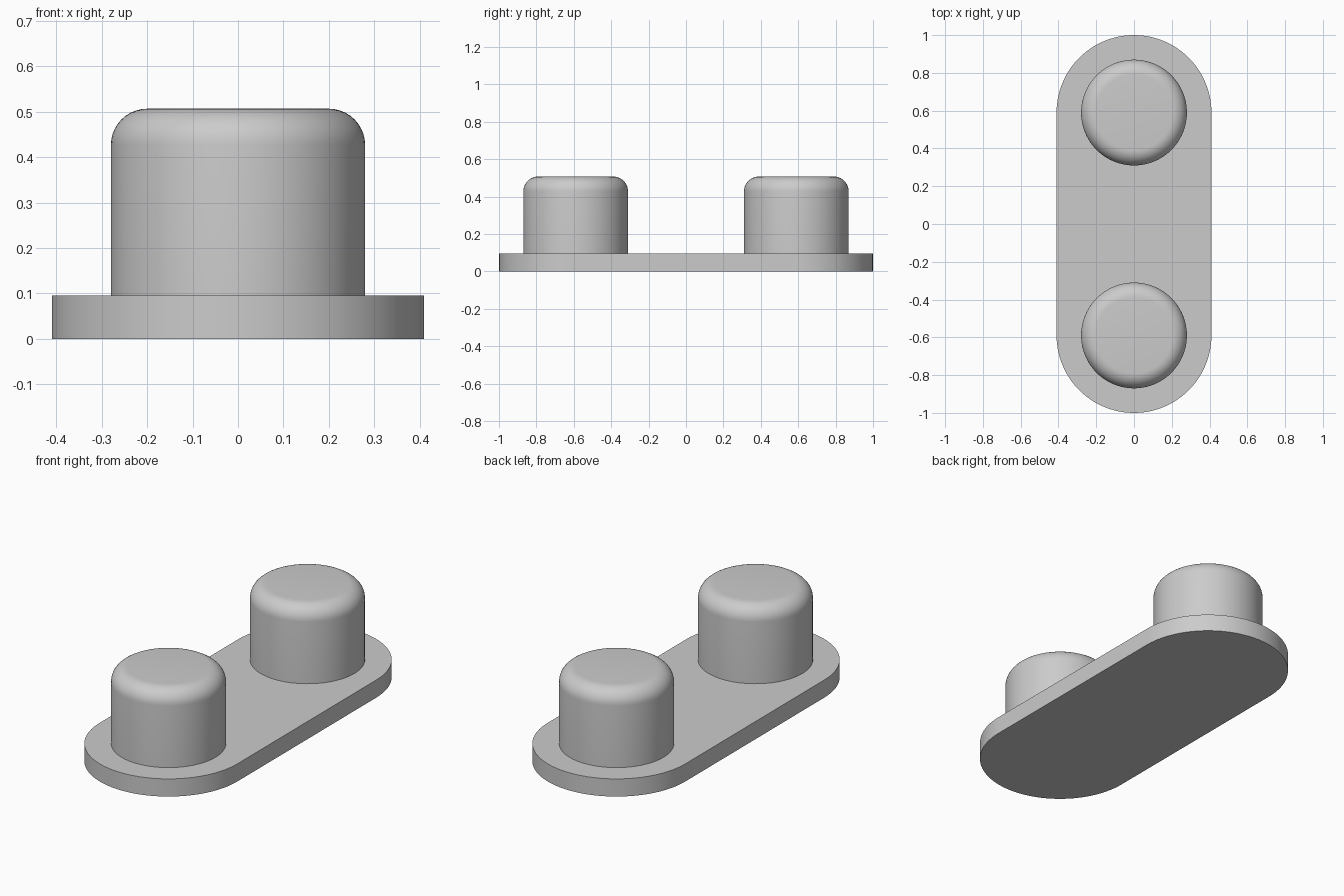
import bpy, bmesh
from math import sin, cos, pi, radians

cube = bpy.data.objects.get("Cube")
if cube:
    bpy.data.objects.remove(cube, do_unlink=True)

PLATE_R, PLATE_H = 0.41, 0.095
PEG_R, PEG_TOP, FILLET = 0.28, 0.507, 0.08
CENTRE_Y = 1 - PLATE_R

grey = bpy.data.materials.new("light grey")
grey.use_nodes = True
colour = (0.6, 0.6, 0.6, 1)
grey.diffuse_color = colour
grey.node_tree.nodes["Principled BSDF"].inputs["Base Color"].default_value = colour


def finish(bm, name, y=0):
    bmesh.ops.recalc_face_normals(bm, faces=bm.faces)
    mesh = bpy.data.meshes.new(name)
    bm.to_mesh(mesh)
    bm.free()
    mesh.materials.append(grey)
    obj = bpy.data.objects.new(name, mesh)
    obj.location.y = y
    bpy.context.collection.objects.link(obj)
    bpy.ops.object.select_all(action='DESELECT')
    obj.select_set(True)
    bpy.context.view_layer.objects.active = obj
    bpy.ops.object.shade_smooth_by_angle(angle=radians(30))


# Base plate: rounded-end outline extruded upwards
bm = bmesh.new()
steps = 48
outline = []
for side in (1, -1):
    for i in range(steps + 1):
        a = pi * i / steps
        outline.append(bm.verts.new((side * PLATE_R * cos(a),
                                     side * (CENTRE_Y + PLATE_R * sin(a)), 0)))
base = bm.faces.new(outline)
ext = bmesh.ops.extrude_face_region(bm, geom=[base], use_keep_orig=True)
bmesh.ops.translate(bm, vec=(0, 0, PLATE_H),
                    verts=[v for v in ext["geom"] if isinstance(v, bmesh.types.BMVert)])
finish(bm, "base_plate")


# Pegs: cylinders with a rounded top edge, standing on the plate
def peg(name, y):
    bm = bmesh.new()
    bmesh.ops.create_cone(bm, cap_ends=True, segments=96, radius1=PEG_R, radius2=PEG_R,
                          depth=PEG_TOP - PLATE_H)
    bmesh.ops.translate(bm, vec=(0, 0, (PEG_TOP + PLATE_H) / 2), verts=bm.verts)
    rim = [e for e in bm.edges if all(v.co.z > PEG_TOP - 0.01 for v in e.verts)]
    bmesh.ops.bevel(bm, geom=rim, offset=FILLET, offset_type='OFFSET', segments=10,
                    profile=0.5, affect='EDGES')
    # The underside is hidden against the plate
    bottom = [f for f in bm.faces if all(v.co.z < PLATE_H + 0.001 for v in f.verts)]
    bmesh.ops.delete(bm, geom=bottom, context='FACES_ONLY')
    finish(bm, name, y)


peg("front_peg", -CENTRE_Y)
peg("back_peg", CENTRE_Y)
